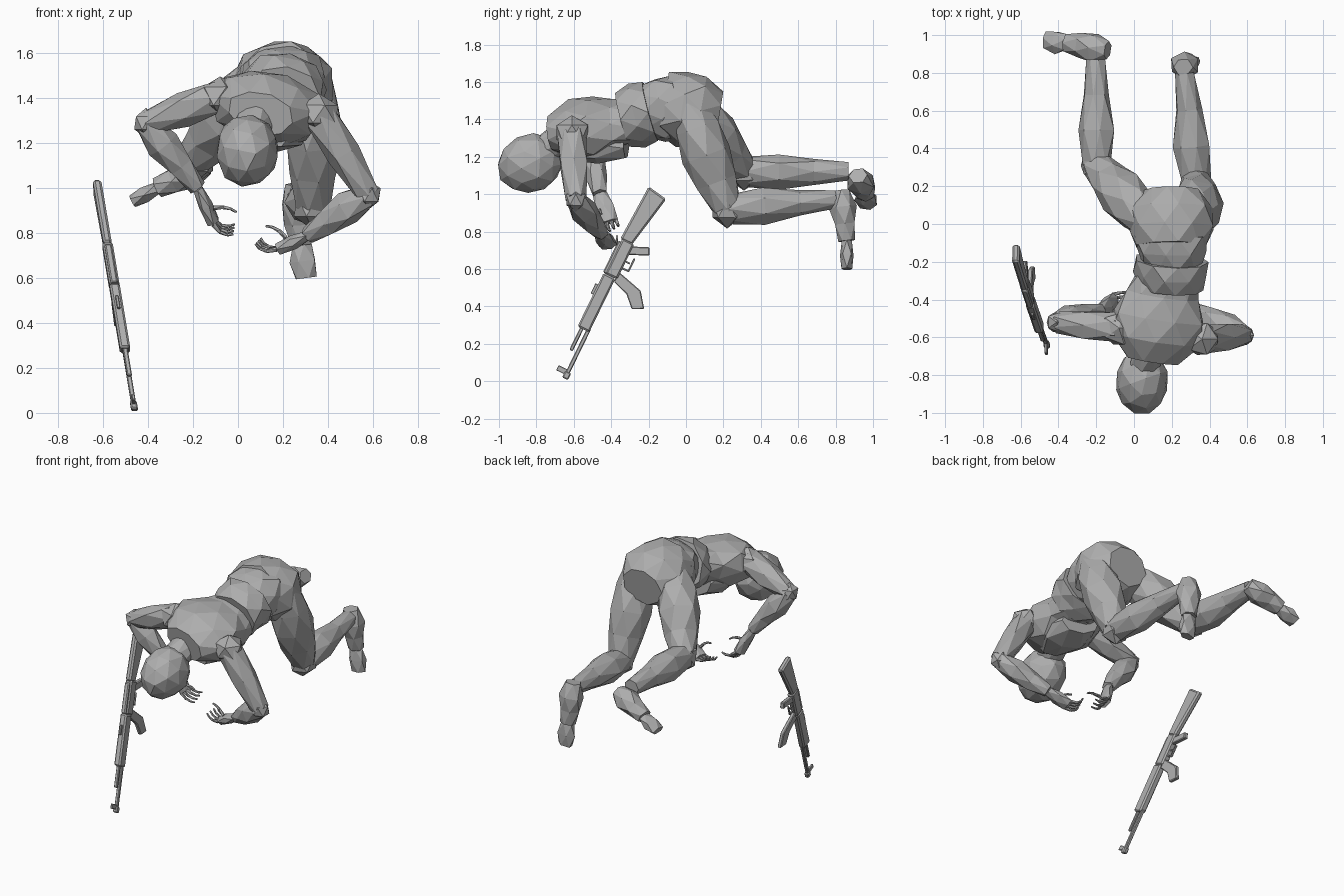
import bpy, bmesh, math, random
from mathutils import Vector, Matrix

random.seed(4)
cube = bpy.data.objects.get("Cube")
if cube:
    bpy.data.objects.remove(cube)

SHADE = (0.42, 0.42, 0.42, 1)
grey = bpy.data.materials.new("plain grey")
grey.use_nodes = True
grey.diffuse_color = SHADE
grey.node_tree.nodes["Principled BSDF"].inputs["Base Color"].default_value = SHADE


def finish(name, bm):
    bmesh.ops.recalc_face_normals(bm, faces=bm.faces)
    mesh = bpy.data.meshes.new(name)
    bm.to_mesh(mesh)
    bm.free()
    mesh.materials.append(grey)
    obj = bpy.data.objects.new(name, mesh)
    bpy.context.collection.objects.link(obj)
    return obj


def add_limb(bm, start, end, widths, flat=1, side=None, roll=0, sides=7, jitter=0.06):
    """Skin evenly spaced elliptical rings between two joints."""
    start, end = Vector(start), Vector(end)
    axis = (end - start).normalized()
    if side is None:
        side = Vector((0, 1, 0)) if abs(axis.x) > 0.5 else Vector((1, 0, 0))
    u = (side - axis * side.dot(axis)).normalized()
    u = Matrix.Rotation(math.radians(roll), 3, axis) @ u
    v = axis.cross(u)
    loops = []
    for i, width in enumerate(widths):
        centre = start.lerp(end, i / (len(widths) - 1))
        loop = []
        for k in range(sides):
            angle = math.tau * (k + i % 2 / 2) / sides
            size = width * random.uniform(1 - jitter, 1 + jitter)
            offset = u * math.cos(angle) + v * math.sin(angle) * flat
            loop.append(bm.verts.new(centre + offset * size))
        loops.append(loop)
    # neighbouring rings are staggered, so each band is a strip of triangles
    for i, (low, high) in enumerate(zip(loops, loops[1:])):
        for k in range(sides):
            n = (k + 1) % sides
            bm.faces.new((low[k], low[n], high[n] if i % 2 else high[k]))
            bm.faces.new((low[k] if i % 2 else low[n], high[n], high[k]))
    bm.faces.new(loops[0])
    bm.faces.new(loops[-1])


def limb(name, start, end, widths, **options):
    bm = bmesh.new()
    add_limb(bm, start, end, widths, **options)
    finish(name, bm)


def blob(name, centre, size, tilt=0, detail=1):
    bm = bmesh.new()
    bmesh.ops.create_icosphere(bm, subdivisions=detail, radius=1)
    for v in bm.verts:
        v.co *= random.uniform(0.96, 1.04)
    place = Matrix.Translation(centre) @ Matrix.Rotation(tilt, 4, "X")
    bmesh.ops.transform(bm, verts=bm.verts, matrix=place @ Matrix.Diagonal((*size, 1)))
    finish(name, bm)


# Head and torso, bent forward and rolled towards the left shoulder
blob("head", (0.04, -0.83, 1.165), (0.14, 0.18, 0.16), tilt=0.5, detail=2)
limb("neck", (0.05, -0.76, 1.24), (0.1, -0.6, 1.33), (0.08, 0.1))
limb("chest", (0.1, -0.72, 1.33), (0.18, -0.26, 1.4), (0.15, 0.25, 0.25, 0.2, 0.17),
     flat=0.65, roll=14, sides=9)
limb("breast", (0.12, -0.63, 1.26), (0.16, -0.32, 1.28), (0.12, 0.18, 0.14),
     flat=0.6, roll=14, sides=8)
limb("abdomen", (0.19, -0.34, 1.4), (0.2, -0.19, 1.44), (0.17, 0.19, 0.19), flat=0.9, sides=9)
limb("waist", (0.2, -0.23, 1.44), (0.2, -0.05, 1.47), (0.15, 0.19, 0.2), flat=0.9, sides=9)
limb("pelvis", (0.2, -0.12, 1.48), (0.2, 0.18, 1.43), (0.19, 0.23, 0.22, 0.14), flat=0.9, sides=9)


# Legs and arms: the same parts on both sides, hung on posed joints
def leg(side, hip, knee, ankle, heel, ball, tip):
    limb(side + "_thigh", hip, knee, (0.08, 0.12, 0.135, 0.11, 0.08))
    blob(side + "_knee", knee, (0.09, 0.09, 0.1))
    limb(side + "_shin", knee, ankle, (0.08, 0.1, 0.07, 0.05))
    limb(side + "_foot", heel, ball, (0.05, 0.08, 0.065, 0.05), flat=0.9, sides=6)
    limb(side + "_toe", ball, tip, (0.045, 0.065, 0.05), flat=0.6, sides=5)


def arm(side, shoulder, elbow, wrist):
    blob(side + "_shoulder", shoulder, (0.1, 0.1, 0.09))
    limb(side + "_upper_arm", shoulder, elbow, (0.08, 0.08, 0.055), sides=6)
    blob(side + "_elbow", elbow, (0.06, 0.06, 0.065))
    limb(side + "_forearm", elbow, wrist, (0.055, 0.075, 0.06, 0.04), sides=6)


# Hands: a palm, four curled fingers and a thumb in separate segments
def hand(side, wrist, knuckle, curl):
    wrist, knuckle, curl = Vector(wrist), Vector(knuckle), Vector(curl)
    reach = (knuckle - wrist).normalized()
    curl = (curl - reach * curl.dot(reach)).normalized()
    across = reach.cross(curl)
    if across.y > 0:
        across.negate()
    limb(side + "_palm", wrist, knuckle, (0.04, 0.055, 0.05), flat=0.6, side=across, sides=6)
    bm = bmesh.new()

    def digit(base, angle, bend):
        for length in (0.045, 0.035, 0.028):
            end = base + (reach * math.cos(angle) + curl * math.sin(angle)) * length
            add_limb(bm, base, end, (length / 4, length / 5), side=across, sides=5)
            base, angle = end, angle + bend

    for i in range(4):
        digit(knuckle + across * (0.04 - 0.026 * i), 0.25 + 0.08 * i, 0.5)
    digit(wrist.lerp(knuckle, 0.6) + (across + curl) * 0.03, 1.2, -0.3)
    finish(side + "_fingers", bm)


leg("left", hip=(0.34, 0, 1.5), knee=(0.33, 0.22, 0.92), ankle=(0.27, 0.8, 0.97),
    heel=(0.26, 0.83, 1.02), ball=(0.28, 0.86, 0.75), tip=(0.3, 0.86, 0.6))
leg("right", hip=(0.08, 0, 1.5), knee=(-0.2, 0.31, 1.12), ankle=(-0.2, 0.87, 1.12),
    heel=(-0.14, 0.92, 1.1), ball=(-0.36, 0.96, 1), tip=(-0.47, 0.97, 0.94))

left_wrist, right_wrist = (0.31, -0.45, 0.79), (-0.18, -0.46, 1)
arm("left", (0.36, -0.61, 1.33), (0.58, -0.59, 0.97), left_wrist)
arm("right", (-0.08, -0.55, 1.41), (-0.41, -0.52, 1.29), right_wrist)
hand("left", left_wrist, (0.18, -0.42, 0.73), curl=(-0.3, 0, 1))
hand("right", right_wrist, (-0.11, -0.41, 0.85), curl=(1, 0, 0.1))

# Rifle frame: width, drop below the bore, distance from the muzzle
pitch = math.radians(26)
sin, cos = math.sin(pitch), math.cos(pitch)
gun_frame = Matrix(((1, 0, -0.15, -0.46), (0, cos, sin, -0.64), (0, -sin, cos, 0.01), (0, 0, 0, 1)))


def plate(name, width, profile, bevel=0.005):
    bm = bmesh.new()
    face = bm.faces.new([bm.verts.new((-width / 2, drop, along)) for along, drop in profile])
    grown = bmesh.ops.extrude_face_region(bm, geom=[face], use_keep_orig=True)["geom"]
    bmesh.ops.translate(bm, verts=[g for g in grown if isinstance(g, bmesh.types.BMVert)],
                        vec=(width, 0, 0))
    bmesh.ops.transform(bm, verts=bm.verts, matrix=gun_frame)
    edge = finish(name, bm).modifiers.new("chamfer", "BEVEL")
    edge.width, edge.segments = bevel, 1


def bar(name, width, near, far, top, bottom):
    plate(name, width, [(near, top), (far, top), (far, bottom), (near, bottom)], width / 5)


plate("rifle_stock", 0.038, [(0.8, -0.07), (1.12, -0.056), (1.1, 0.058), (0.8, 0)], 0.01)
bar("rifle_receiver", 0.046, 0.6, 0.81, -0.06, 0.01)
bar("rifle_top_cover", 0.032, 0.6, 0.79, -0.075, -0.04)
bar("rifle_handguard", 0.046, 0.28, 0.6, -0.07, 0)
bar("rifle_gas_tube", 0.022, 0.15, 0.3, -0.055, -0.035)
bar("rifle_barrel", 0.022, 0, 0.3, -0.02, 0.002)
bar("rifle_muzzle", 0.03, 0, 0.04, -0.025, 0.01)
bar("rifle_front_sight", 0.014, 0.02, 0.05, -0.07, -0.01)
bar("rifle_rear_sight", 0.014, 0.47, 0.53, -0.085, -0.06)
plate("rifle_grip", 0.03, [(0.79, 0), (0.83, 0.09), (0.79, 0.11), (0.74, 0)])
plate("rifle_magazine", 0.026, [(0.64, 0), (0.6, 0.15), (0.52, 0.21), (0.49, 0.15),
                                (0.55, 0.09), (0.58, 0)])
bar("trigger_guard_bow", 0.012, 0.66, 0.74, 0.04, 0.05)
bar("trigger_guard_post", 0.012, 0.66, 0.67, 0, 0.05)
bar("rifle_trigger", 0.01, 0.7, 0.71, 0, 0.035)
